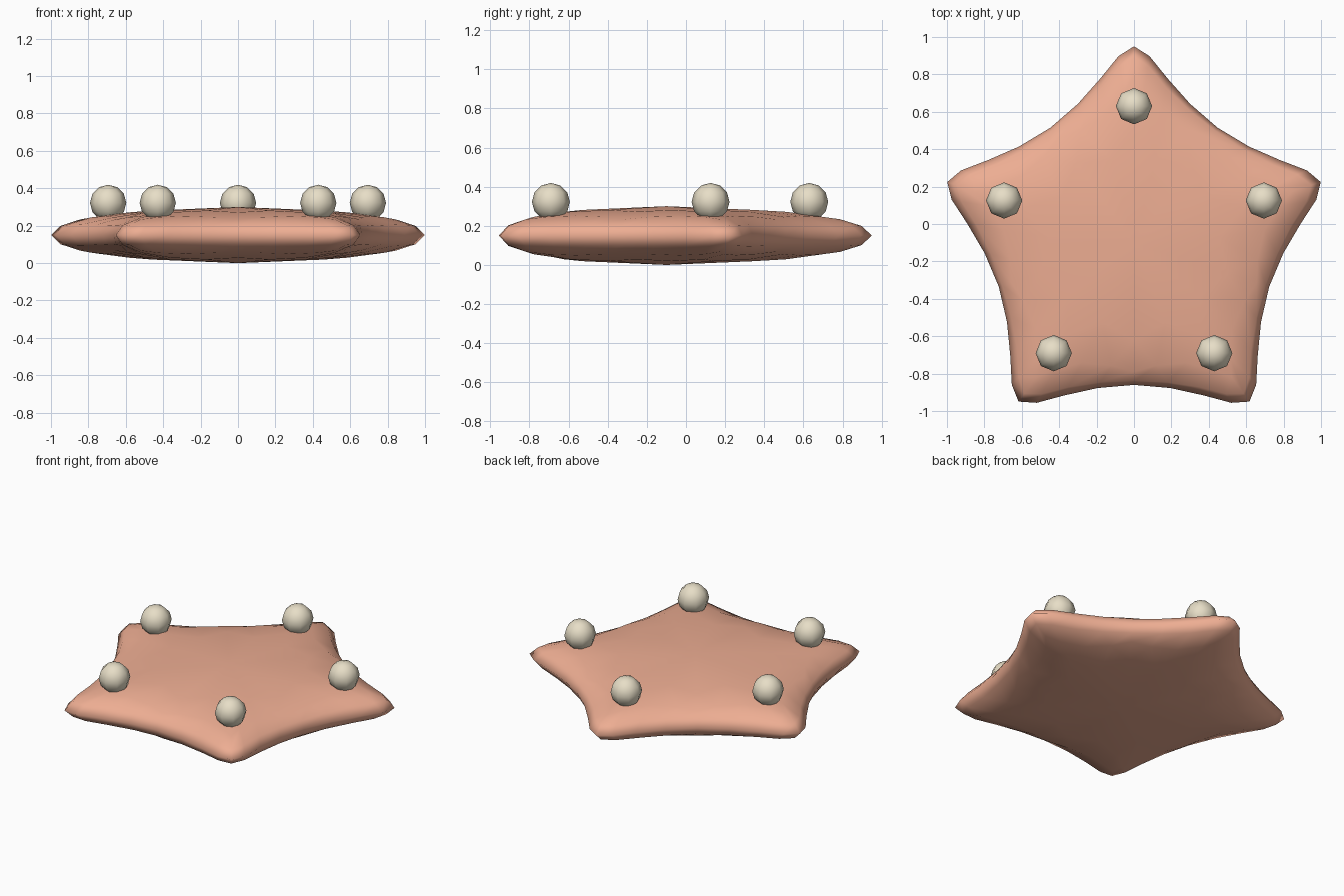
import bpy, bmesh
from math import sin, cos, pi

if "Cube" in bpy.data.objects:
    bpy.data.objects.remove(bpy.data.objects["Cube"])

CY = -0.10   # star centre in y
MID = 0.15   # mid height of the cushion


def material(name, rgb):
    m = bpy.data.materials.new(name)
    m.diffuse_color = (*rgb, 1)
    m.use_nodes = True
    m.node_tree.nodes["Principled BSDF"].inputs["Base Color"].default_value = m.diffuse_color
    return m


body_mat = material("coral", (0.85, 0.42, 0.29))
knob_mat = material("cream", (0.80, 0.73, 0.57))

# Star body: ten-sided star prism, rounded by subdivision
bm = bmesh.new()
ring = []
for i in range(10):
    r = 1.456 if i % 2 == 0 else 0.594
    a = pi / 2 + i * pi / 5
    ring.append(bm.verts.new((r * cos(a), r * sin(a), -0.166)))
base = bm.faces.new(ring)
ext = bmesh.ops.extrude_face_region(bm, geom=[base], use_keep_orig=True)
top = [v for v in ext["geom"] if isinstance(v, bmesh.types.BMVert)]
bmesh.ops.translate(bm, verts=top, vec=(0, 0, 0.332))
bmesh.ops.recalc_face_normals(bm, faces=bm.faces)
for f in bm.faces:
    f.smooth = True
mesh = bpy.data.meshes.new("star_body")
bm.to_mesh(mesh)
bm.free()
body = bpy.data.objects.new("star_body", mesh)
bpy.context.collection.objects.link(body)
body.location = (0, CY, MID)
mesh.materials.append(body_mat)
sub = body.modifiers.new("round", 'SUBSURF')
sub.levels = sub.render_levels = 2

# Knobs: one ball on each arm
for i in range(5):
    a = pi / 2 + i * 2 * pi / 5
    bpy.ops.mesh.primitive_uv_sphere_add(
        segments=8, ring_count=6, radius=0.097,
        location=(0.73 * cos(a), CY + 0.73 * sin(a), 0.322))
    knob = bpy.context.object
    knob.name = f"arm_knob_{i + 1}"
    bpy.ops.object.shade_smooth()
    knob.data.materials.append(knob_mat)
